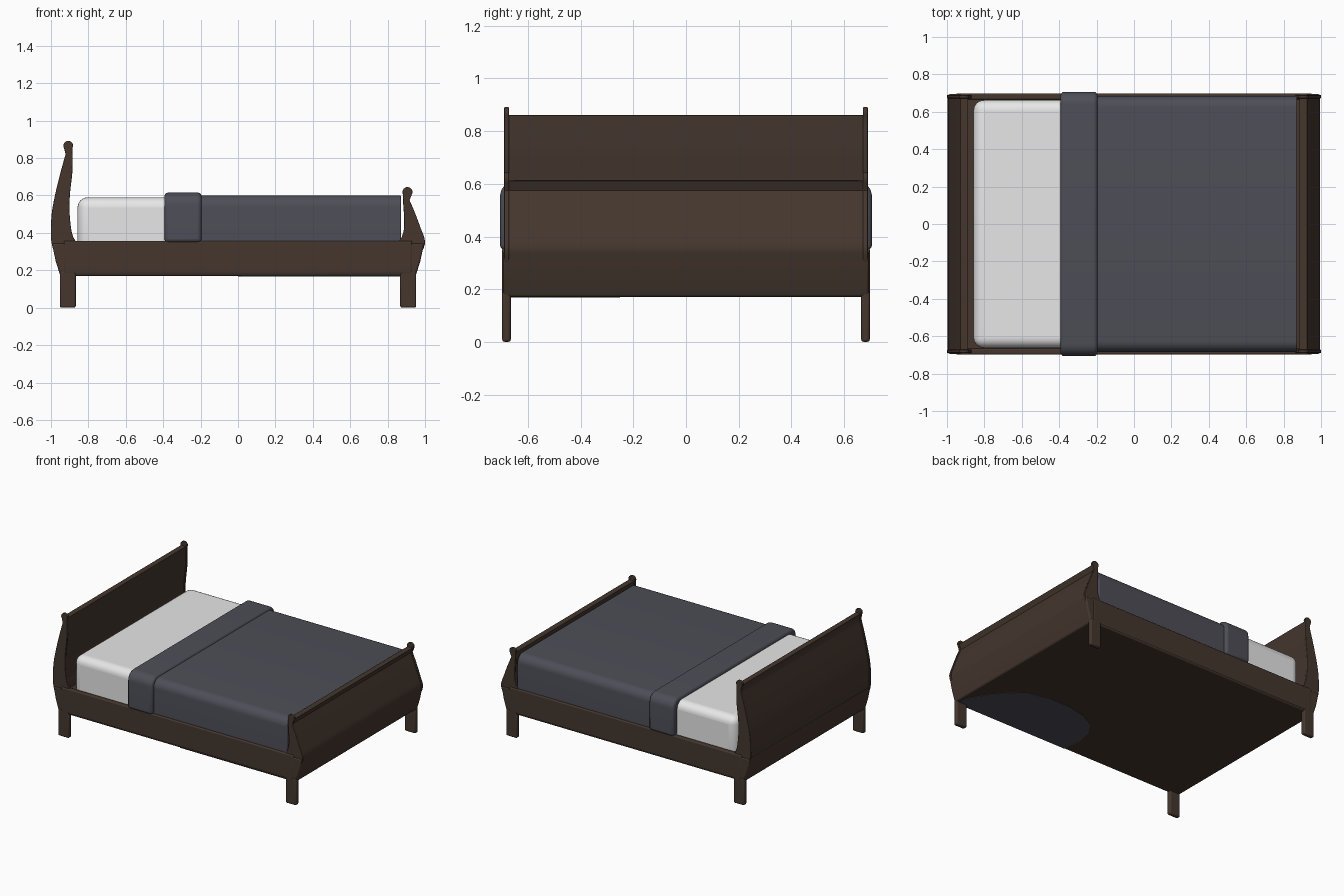
import bpy, bmesh, math

if "Cube" in bpy.data.objects:
    bpy.data.objects.remove(bpy.data.objects["Cube"])


def material(name, r, g, b):
    m = bpy.data.materials.new(name)
    m.diffuse_color = (r, g, b, 1)
    m.use_nodes = True
    m.node_tree.nodes["Principled BSDF"].inputs["Base Color"].default_value = m.diffuse_color
    return m


WOOD = material("dark wood", 0.058, 0.037, 0.027)
BLANKET = material("slate blanket", 0.075, 0.077, 0.095)
SHEET = material("white sheet", 0.80, 0.80, 0.80)


def finish(name, bm, mat, bevel=0.0, segs=3):
    bmesh.ops.recalc_face_normals(bm, faces=bm.faces)
    me = bpy.data.meshes.new(name)
    bm.to_mesh(me)
    bm.free()
    me.materials.append(mat)
    ob = bpy.data.objects.new(name, me)
    bpy.context.collection.objects.link(ob)
    if bevel:
        b = ob.modifiers.new("bevel", 'BEVEL')
        b.width, b.segments, b.limit_method = bevel, segs, 'ANGLE'
        b.angle_limit = math.radians(50)
    bpy.ops.object.select_all(action='DESELECT')
    bpy.context.view_layer.objects.active = ob
    ob.select_set(True)
    bpy.ops.object.shade_smooth_by_angle(angle=math.radians(35))
    return ob


def extrude(name, pts, a, b, axis, mat, bevel=0.0):
    """Sweep a closed outline along x (outline in yz), y (xz) or z (xy)."""
    bm = bmesh.new()
    put = {'x': lambda p, t: (t, *p), 'y': lambda p, t: (p[0], t, p[1]), 'z': lambda p, t: (*p, t)}[axis]
    lo = [bm.verts.new(put(p, a)) for p in pts]
    hi = [bm.verts.new(put(p, b)) for p in pts]
    bm.faces.new(lo)
    bm.faces.new(hi)
    for i in range(len(pts)):
        j = (i + 1) % len(pts)
        bm.faces.new((lo[i], lo[j], hi[j], hi[i]))
    return finish(name, bm, mat, bevel)


def box(name, lo, hi, mat, bevel=0.0, segs=3):
    bm = bmesh.new()
    bmesh.ops.create_cube(bm, size=1)
    for v in bm.verts:
        v.co = [(l + h) / 2 + c * (h - l) for c, l, h in zip(v.co, lo, hi)]
    return finish(name, bm, mat, bevel, segs)


def spline(p, n=4):
    """Open Catmull-Rom curve through the points."""
    q = [p[0]] + p + [p[-1]]
    out = []
    for i in range(1, len(q) - 2):
        for k in range(n):
            t = k / n
            out.append(tuple(0.5 * (2 * b + (c - a) * t + (2 * a - 5 * b + 4 * c - d) * t * t
                             + (3 * b - a - 3 * c + d) * t ** 3)
                             for a, b, c, d in zip(q[i - 1], q[i], q[i + 1], q[i + 2])))
    return out + [p[-1]]


def arc(cx, cz, r, a0, a1, n):
    return [(cx + r * math.cos(math.radians(a0 + (a1 - a0) * k / n)),
             cz + r * math.sin(math.radians(a0 + (a1 - a0) * k / n))) for k in range(n + 1)]


# Lower frame, flaring outward at both ends
extrude("bed_frame", [(-0.95, 0.17), (0.95, 0.17), (0.975, 0.25), (0.995, 0.345),
                      (-0.995, 0.345), (-0.975, 0.25)], -0.695, 0.695, 'y', WOOD, 0.01)
for s, n in ((-1, "front"), (1, "back")):
    y0, y1 = sorted((s * 0.665, s * 0.698))
    box(n + "_side_rail", (-0.93, y0, 0.18), (0.93, y1, 0.357), WOOD, 0.008)
    for x, e in ((-0.91, "head"), (0.91, "foot")):
        box(f"{n}_{e}_leg", (x - 0.043, y0, 0.005), (x + 0.043, y1, 0.2), WOOD, 0.01)

# Curved end boards: outer edge, inner edge, scroll centre and radius
boards = {
    "head": ([(-0.985, 0.30), (-1.0, 0.37), (-0.998, 0.48), (-0.985, 0.57), (-0.955, 0.70), (-0.922, 0.82)],
             [(-0.884, 0.81), (-0.886, 0.72), (-0.899, 0.60), (-0.90, 0.50), (-0.888, 0.40), (-0.865, 0.352), (-0.84, 0.335)],
             (-0.908, 0.866), 0.026, 0.861),
    "foot": ([(0.985, 0.30), (1.0, 0.355), (0.975, 0.43), (0.945, 0.51), (0.917, 0.575)],
             [(0.882, 0.57), (0.887, 0.50), (0.888, 0.43), (0.876, 0.38), (0.855, 0.35), (0.83, 0.335)],
             (0.906, 0.618), 0.027, 0.613),
}
for e, (outer, inner, (cx, cz), r, top) in boards.items():
    left = e == "head"
    o, i = spline(outer), spline(inner)
    scroll = arc(cx, cz, r, 215, -30, 14) if left else arc(cx, cz, r, -35, 210, 14)
    low = [(inner[-1][0], 0.30)]
    for s, n in ((-1, "front"), (1, "back")):
        y0, y1 = sorted((s * 0.672, s * 0.69))
        extrude(f"{n}_{e}_post", o + scroll + i + low, y0, y1, 'y', WOOD, 0.004)
    # Panel between the posts, slightly inside their outline
    d = 0.005 if left else -0.005
    cap = [(cx - r * 0.8, top), (cx + r * 0.8, top)]
    if not left:
        cap.reverse()
    po = [(x + d, z) for x, z in o]
    pi = [(x - d, z) for x, z in i if z > 0.38]
    extrude(f"{e}_board_panel", po + cap + pi + [(pi[-1][0], 0.30)], -0.676, 0.676, 'y', WOOD, 0.003)

# Bedding
box("mattress", (-0.858, -0.662, 0.30), (0.86, 0.662, 0.59), SHEET, 0.055, 6)


def cover(name, x0, x1, w, z1, r, bevel):
    outline = [(-w, 0.35), (w, 0.35)] + arc(w - r, z1 - r, r, 0, 90, 8) + arc(r - w, z1 - r, r, 90, 180, 8)
    extrude(name, outline, x0, x1, 'x', BLANKET, bevel)


cover("blanket", -0.30, 0.872, 0.684, 0.60, 0.06, 0.006)
cover("blanket_fold", -0.393, -0.195, 0.706, 0.615, 0.065, 0.018)

# Blanket patch showing on the underside
patch = [(0.94, -0.69), (0.93, -0.60), (0.85, -0.47), (0.76, -0.36), (0.66, -0.29), (0.5, -0.25), (0.34, -0.25),
         (0.2, -0.28), (0.1, -0.335), (0.03, -0.42), (0.0, -0.55), (0.02, -0.69)]
extrude("underside_patch", patch, 0.168, 0.172, 'z', BLANKET)

# Rest the feet on the ground
for ob in bpy.data.objects:
    if ob.name.endswith("leg"):
        ob.location.z = -0.005
